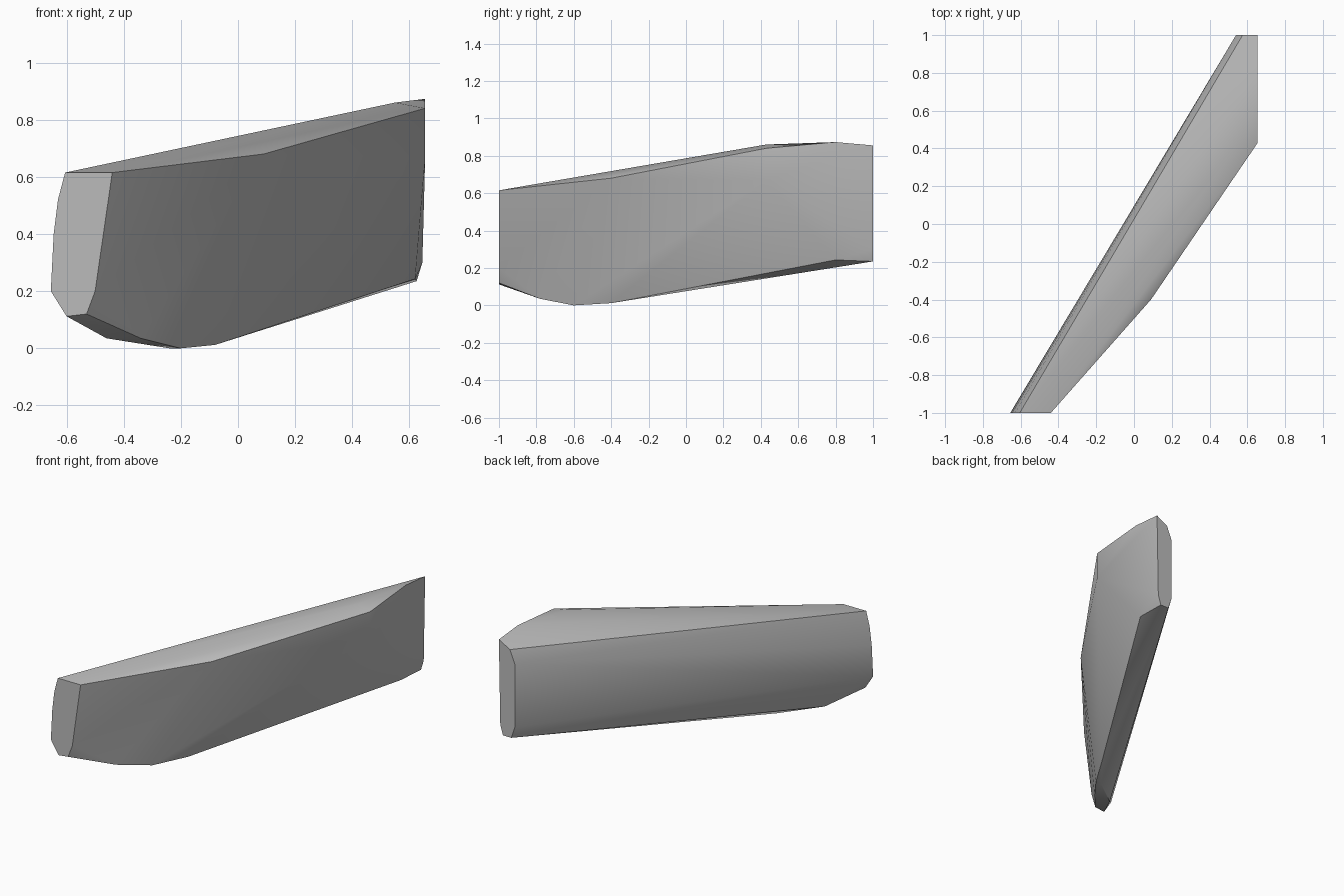
import bpy
import bmesh
import math

if "Cube" in bpy.data.objects:
    bpy.data.objects.remove(bpy.data.objects["Cube"], do_unlink=True)


def make_material(name, color):
    material = bpy.data.materials.new(name)
    material.use_nodes = True
    material.diffuse_color = color
    material.node_tree.nodes["Principled BSDF"].inputs["Base Color"].default_value = color
    return material


def loft_convex(name, stations, material):
    """Wrap a tight convex skin round cross-sections given as (y, [(x, z), ...])."""
    bm = bmesh.new()
    for y, outline in stations:
        for x, z in outline:
            bm.verts.new((x, y, z))
    hull = bmesh.ops.convex_hull(bm, input=bm.verts[:])
    unused = {v for v in hull["geom_interior"] + hull["geom_unused"]
              if isinstance(v, bmesh.types.BMVert) and v.is_valid}
    bmesh.ops.delete(bm, geom=list(unused), context="VERTS")
    # Merge the triangles of each flat facet
    bmesh.ops.dissolve_limit(bm, angle_limit=math.radians(1),
                             verts=bm.verts[:], edges=bm.edges[:])
    bmesh.ops.recalc_face_normals(bm, faces=bm.faces[:])
    mesh = bpy.data.meshes.new(name)
    bm.to_mesh(mesh)
    bm.free()
    mesh.materials.append(material)
    obj = bpy.data.objects.new(name, mesh)
    bpy.context.collection.objects.link(obj)
    return obj


# Flat front end cap
front_end = [(-.605, .615), (-.44, .615), (-.5, .2), (-.53, .12),
             (-.6, .112), (-.655, .2), (-.645, .4), (-.63, .52)]
# Curved keel near the front
front_keel = [(-.46, .035), (-.34, .035)]
keel_low = [(-.24, 0), (-.2, 0)]
# Widest part of the outer flank
flank = [(.09, .68), (-.08, .012)]
# Shoulder where the rear flank turns
shoulder = [(.55, .86), (.655, .84), (.655, .67)]
rear_crest = [(.655, .873), (.62, .243)]
# Flat back end cap
back_end = [(.655, .855), (.575, .81), (.54, .725), (.54, .31),
            (.565, .235), (.625, .235), (.645, .3)]

stations = [(-1, front_end), (-.78, front_keel), (-.6, keel_low), (-.4, flank),
            (.43, shoulder), (.8, rear_crest), (1, back_end)]

grey = make_material("plain grey", (.5, .5, .5, 1))
body = loft_convex("faceted_body", stations, grey)

# Soft shading over shallow bends, crisp caps and rims
bpy.ops.object.select_all(action="DESELECT")
body.select_set(True)
bpy.context.view_layer.objects.active = body
bpy.ops.object.shade_smooth_by_angle(angle=math.radians(35))
